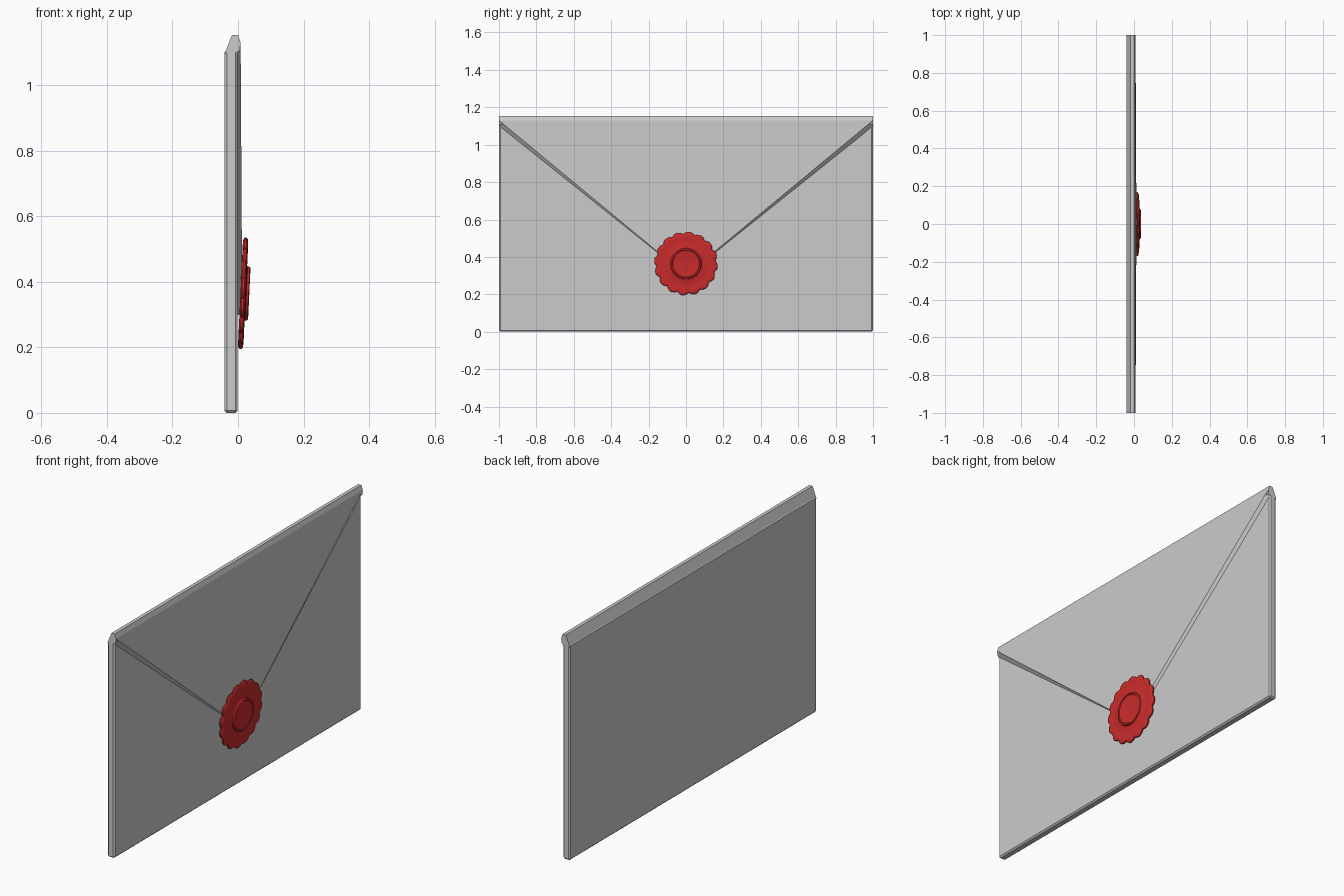
import bpy, bmesh, math
from mathutils import Vector, Matrix

if "Cube" in bpy.data.objects:
    bpy.data.objects.remove(bpy.data.objects["Cube"])


def make_object(name, verts, faces):
    mesh = bpy.data.meshes.new(name)
    mesh.from_pydata(verts, [], faces)
    bm = bmesh.new()
    bm.from_mesh(mesh)
    bmesh.ops.recalc_face_normals(bm, faces=bm.faces)
    bm.to_mesh(mesh)
    bm.free()
    obj = bpy.data.objects.new(name, mesh)
    bpy.context.collection.objects.link(obj)
    return obj


def extrude_y(name, profile, half):
    n = len(profile)
    verts = [(x, y, z) for y in (-half, half) for x, z in profile]
    faces = [(i, (i + 1) % n, (i + 1) % n + n, i + n) for i in range(n)]
    faces += [tuple(range(n)), tuple(range(n, 2 * n))]
    return make_object(name, verts, faces)


# Envelope body: thin slab with chamfered edges
body = extrude_y("envelope_body",
                 [(-0.041, 0), (-0.001, 0), (-0.001, 1.107), (-0.041, 1.107)], 1.0)
bevel = body.modifiers.new("edge_chamfer", 'BEVEL')
bevel.width = 0.007
bevel.segments = 1

# Folded top edge where the flap turns over
extrude_y("top_fold",
          [(-0.041, 1.095), (-0.018, 1.153), (0.0, 1.153),
           (0.008, 1.13), (0.006, 1.107), (-0.001, 1.1)], 1.0)

# Triangular flap, its sloping edge narrowing towards the tip
flap_verts = [(0.008, -1, 1.13), (0.008, 1, 1.13), (0.013, 0, 0.302),
              (-0.002, -1, 1.098), (-0.002, 1, 1.098), (-0.002, 0, 0.298)]
make_object("flap", flap_verts,
            [(0, 1, 2), (3, 5, 4), (0, 2, 5, 3), (2, 1, 4, 5), (1, 0, 3, 4)])

# Wax seal: lathed profile (radius, height, scallop strength)
profile = [(0.150, 0.0, 0.6), (0.160, 0.001, 1), (0.165, 0.005, 1),
           (0.165, 0.011, 1), (0.160, 0.015, 1), (0.150, 0.0165, 0.6),
           (0.135, 0.0155, 0), (0.088, 0.0155, 0), (0.083, 0.018, 0),
           (0.081, 0.025, 0), (0.078, 0.027, 0), (0.074, 0.027, 0),
           (0.071, 0.024, 0), (0.050, 0.022, 0), (0.025, 0.021, 0)]
SEGMENTS, LOBES = 128, 16
verts = []
for radius, height, wave in profile:
    for i in range(SEGMENTS):
        a = 2 * math.pi * i / SEGMENTS
        bump = abs(math.cos(LOBES * (a + 0.1) / 2)) - 0.6
        r = radius + 0.014 * wave * bump
        verts.append((r * math.cos(a), r * math.sin(a), height))
faces = []
for k in range(len(profile) - 1):
    for i in range(SEGMENTS):
        j = (i + 1) % SEGMENTS
        faces.append((k * SEGMENTS + i, k * SEGMENTS + j,
                      (k + 1) * SEGMENTS + j, (k + 1) * SEGMENTS + i))
faces.append(tuple(range(SEGMENTS)))
last = (len(profile) - 1) * SEGMENTS
faces.append(tuple(range(last, last + SEGMENTS)))

# Stand the seal up facing +x, with a slight lean following the flap
t = math.radians(2.7)
axes = Matrix(((0, math.sin(t), math.cos(t)),
               (1, 0, 0),
               (0, math.cos(t), -math.sin(t))))
centre = Vector((0.0075, 0, 0.365))
seal = make_object("wax_seal", [axes @ Vector(v) + centre for v in verts], faces)
wax = bpy.data.materials.new("red_wax")
wax.diffuse_color = (0.6, 0.025, 0.025, 1)
wax.use_nodes = True
wax.node_tree.nodes["Principled BSDF"].inputs["Base Color"].default_value = wax.diffuse_color
seal.data.materials.append(wax)
bpy.context.view_layer.objects.active = seal
seal.select_set(True)
bpy.ops.object.shade_smooth_by_angle(angle=math.radians(35))
